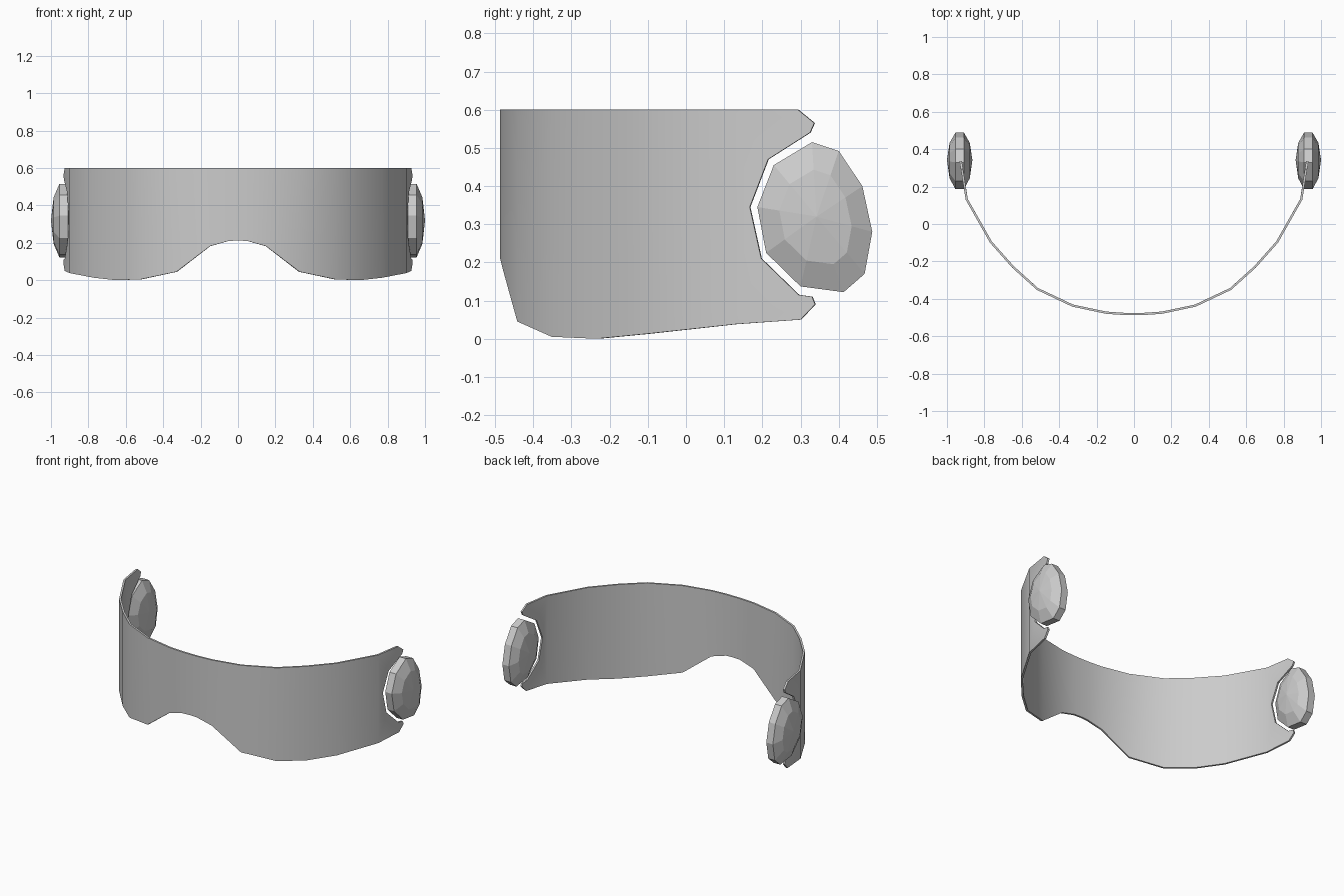
import bpy
import math

if "Cube" in bpy.data.objects:
    bpy.data.objects.remove(bpy.data.objects["Cube"])


def make_object(name, verts, faces):
    mesh = bpy.data.meshes.new(name)
    mesh.from_pydata(verts, [], faces)
    mesh.update()
    obj = bpy.data.objects.new(name, mesh)
    bpy.context.collection.objects.link(obj)
    return obj


def apply(obj, kind, **settings):
    bpy.context.view_layer.objects.active = obj
    obj.select_set(True)
    mod = obj.modifiers.new(kind.title(), kind)
    for key, value in settings.items():
        setattr(mod, key, value)
    bpy.ops.object.modifier_apply(modifier=mod.name)


# Visor shield: half of the curved band as columns of (x, y, bottom z)
TOP = 0.6
columns = [(0, -0.487, 0.212), (0.05, -0.487, 0.21), (0.15, -0.48, 0.182),
           (0.33, -0.442, 0.045), (0.52, -0.352, 0.005), (0.65, -0.235, 0.0),
           (0.77, -0.10, 0.013), (0.90, 0.13, 0.038)]
verts, faces = [], []
for x, y, z in columns:
    verts += [(x, y, z), (x, y, TOP)]
for i in range(len(columns) - 1):
    a = 2 * i
    faces.append((a, a + 2, a + 3, a + 1))

# Notched temple end, as (y, z) points running from bottom to top
temple = [(0.30, 0.05), (0.338, 0.09), (0.33, 0.11), (0.295, 0.115),
          (0.197, 0.21), (0.167, 0.345), (0.215, 0.47), (0.325, 0.54),
          (0.336, 0.565), (0.293, TOP)]
start = len(verts)
verts += [(0.90 + (y - 0.13) * 0.16, y, z) for y, z in temple]
faces.append((start - 2, *range(start, len(verts)), start - 1))

visor = make_object("visor_shield", verts, faces)
apply(visor, 'MIRROR', use_clip=True)
apply(visor, 'SOLIDIFY', thickness=0.012, offset=-1)
bpy.ops.object.shade_smooth_by_angle(angle=math.radians(30))
visor.select_set(False)

# Faceted side discs: uneven ten-sided outline, in (y, z)
outline = [(0.33, 0.515), (0.23, 0.455), (0.187, 0.345), (0.21, 0.225),
           (0.30, 0.137), (0.413, 0.122), (0.468, 0.17), (0.488, 0.28),
           (0.462, 0.40), (0.40, 0.492)]
CX, CY, CZ = 0.932, 0.342, 0.32
rings = [(-0.054, 0.63), (-0.023, 1), (0.023, 1), (0.054, 0.63)]
n = len(outline)


def side_disc(name, side):
    verts = [(side * (CX + dx), CY + (y - CY) * s, CZ + (z - CZ) * s)
             for dx, s in rings for y, z in outline]
    verts += [(side * (CX - 0.068), CY, CZ), (side * (CX + 0.068), CY, CZ)]
    inner, outer = len(verts) - 2, len(verts) - 1
    faces = []
    last = (len(rings) - 1) * n
    for i in range(n):
        j = (i + 1) % n
        for r in range(len(rings) - 1):
            a = r * n
            faces.append((a + i, a + n + i, a + n + j, a + j))
        faces.append((inner, i, j))
        faces.append((outer, last + j, last + i))
    # Keep normals pointing outward on both sides
    if side > 0:
        faces = [f[::-1] for f in faces]
    make_object(name, verts, faces)


side_disc("right_side_disc", 1)
side_disc("left_side_disc", -1)
